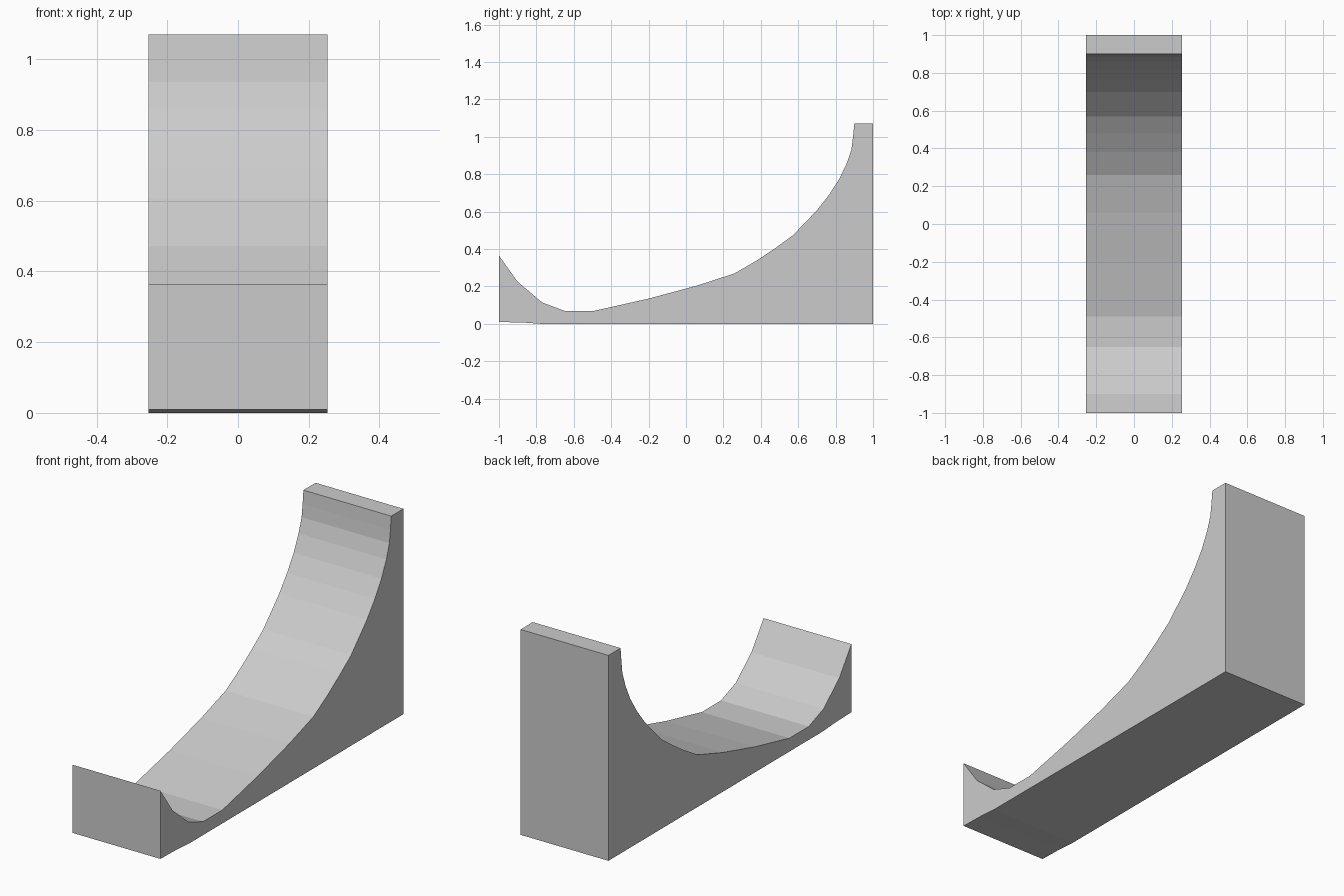
import bpy, bmesh

if "Cube" in bpy.data.objects:
    bpy.data.objects.remove(bpy.data.objects["Cube"])

HALF_WIDTH = 0.253

# Curved riding surface, front lip to top of the back wall (y, z)
curve = [(-1, 0.365), (-0.9, 0.225), (-0.77, 0.115), (-0.65, 0.07), (-0.49, 0.07),
         (-0.2, 0.135), (0.06, 0.205), (0.26, 0.27), (0.38, 0.34), (0.48, 0.407),
         (0.57, 0.472), (0.7, 0.607), (0.765, 0.69), (0.82, 0.775), (0.86, 0.86),
         (0.885, 0.935), (0.893, 1.0), (0.9, 1.07)]
# Back wall and base, slightly raised at the front
base = [(1, 1.07), (1, 0), (-0.77, 0), (-0.87, 0.007), (-1, 0.01)]


def extrude_profile(name, profile, half_width):
    """Extrude a closed y-z profile along x."""
    bm = bmesh.new()
    face = bm.faces.new([bm.verts.new((-half_width, y, z)) for y, z in profile])
    result = bmesh.ops.extrude_face_region(bm, geom=[face], use_keep_orig=True)
    verts = [v for v in result["geom"] if isinstance(v, bmesh.types.BMVert)]
    bmesh.ops.translate(bm, verts=verts, vec=(2 * half_width, 0, 0))
    bmesh.ops.recalc_face_normals(bm, faces=bm.faces[:])
    mesh = bpy.data.meshes.new(name)
    bm.to_mesh(mesh)
    bm.free()
    obj = bpy.data.objects.new(name, mesh)
    bpy.context.collection.objects.link(obj)
    return obj


# Curved ramp
extrude_profile("curved_ramp", curve + base, HALF_WIDTH)
